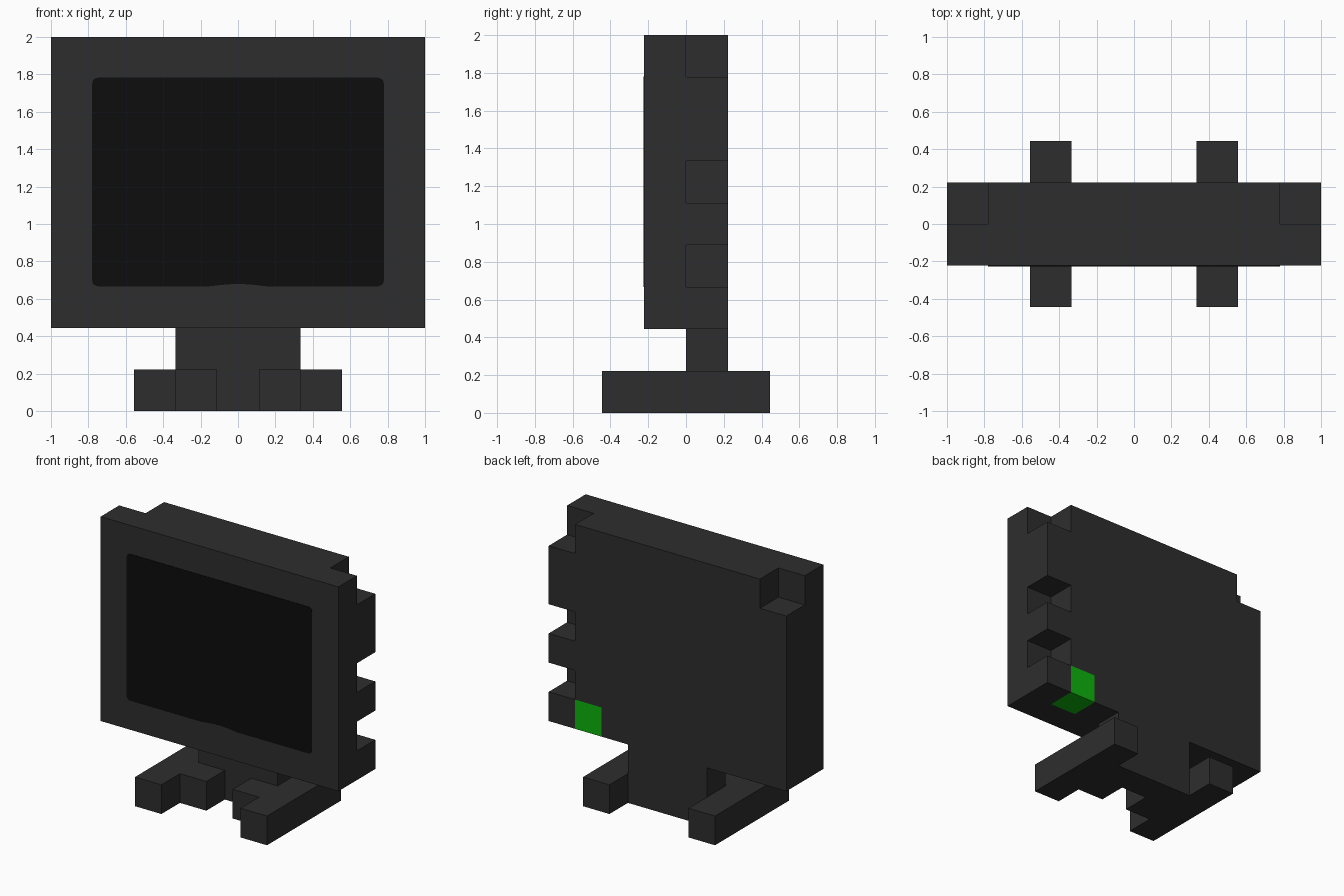
import bpy, bmesh, math
from mathutils import Vector

cube = bpy.data.objects.get("Cube")
if cube:
    bpy.data.objects.remove(cube, do_unlink=True)

U = 2 / 9  # one block


def material(name, rgb):
    m = bpy.data.materials.new(name)
    m.use_nodes = True
    m.diffuse_color = (*rgb, 1)
    bsdf = next(n for n in m.node_tree.nodes if n.type == 'BSDF_PRINCIPLED')
    bsdf.inputs["Base Color"].default_value = (*rgb, 1)
    bsdf.inputs["Roughness"].default_value = 0.8
    return m


CHARCOAL = material("charcoal", (0.0265, 0.0265, 0.0265))
BLACK = material("screen black", (0.004, 0.004, 0.004))
GREEN = material("indicator green", (0.004, 0.45, 0.004))


def prism(name, outline, depth, mat):
    """Extrude a closed outline of 3D points along the depth vector."""
    bm = bmesh.new()
    face = bm.faces.new([bm.verts.new(p) for p in outline])
    moved = bmesh.ops.extrude_face_region(bm, geom=[face], use_keep_orig=True)["geom"]
    verts = [v for v in moved if isinstance(v, bmesh.types.BMVert)]
    bmesh.ops.translate(bm, vec=Vector(depth), verts=verts)
    bmesh.ops.recalc_face_normals(bm, faces=bm.faces)
    mesh = bpy.data.meshes.new(name)
    bm.to_mesh(mesh)
    bm.free()
    mesh.materials.append(mat)
    ob = bpy.data.objects.new(name, mesh)
    bpy.context.collection.objects.link(ob)
    return ob


def box(name, x, y, z, mat):
    """Box from ranges given in blocks."""
    pts = [(a * U, b * U, z[0] * U) for a, b in
           ((x[0], y[0]), (x[1], y[0]), (x[1], y[1]), (x[0], y[1]))]
    return prism(name, pts, (0, 0, (z[1] - z[0]) * U), mat)


def cut(target, x, y, z):
    """Remove a box from the target."""
    cutter = box("cutter", x, y, z, CHARCOAL)
    cutter.hide_render = True
    mod = target.modifiers.new("cut", 'BOOLEAN')
    mod.operation, mod.solver, mod.object = 'DIFFERENCE', 'EXACT', cutter
    bpy.context.view_layer.objects.active = target
    bpy.ops.object.modifier_apply(modifier=mod.name)
    bpy.data.objects.remove(cutter, do_unlink=True)


# Casing with notched rear edges
casing = box("casing", (-4.5, 4.5), (-1, 1), (2, 9), CHARCOAL)
cut(casing, (3.5, 5), (0, 2), (8, 10))      # top left corner
cut(casing, (-5, -3.5), (0, 2), (8, 10))    # top right corner
for z in (3, 5):                            # slots down the left edge
    cut(casing, (3.5, 5), (0, 2), (z, z + 1))

# Green indicator block set into the lower rear edge
cut(casing, (2.5, 3.5), (0, 2), (1, 3))
box("indicator", (2.5, 3.5), (0, 1), (2, 3), GREEN)

# Screen plate with rounded corners and a shallow bump in the lower edge
W, LOW, HIGH, R = 0.78, 0.667, 1.782, 0.032
outline = []
for cx, cz, start in ((W - R, LOW + R, -90), (W - R, HIGH - R, 0),
                      (R - W, HIGH - R, 90), (R - W, LOW + R, 180)):
    for i in range(6):
        a = math.radians(start + 18 * i)
        outline.append((cx + R * math.cos(a), -U, cz + R * math.sin(a)))
for i in range(9):
    x = -0.15 + 0.3 * i / 8
    outline.append((x, -U, LOW + 0.012 * math.cos(math.pi * x / 0.3)))
prism("screen", outline, (0, -0.004, 0), BLACK)

# Neck
box("neck", (-1.5, 1.5), (0, 1), (1, 2), CHARCOAL)

# Stepped base with two long feet, mirrored from one half of the plan
half = [(0.5, 0), (0.5, -1), (1.5, -1), (1.5, -2),
        (2.5, -2), (2.5, 2), (1.5, 2), (1.5, 1)]
plan = half + [(-x, y) for x, y in reversed(half)]
prism("base", [(x * U, y * U, 0) for x, y in plan], (0, 0, U), CHARCOAL)
